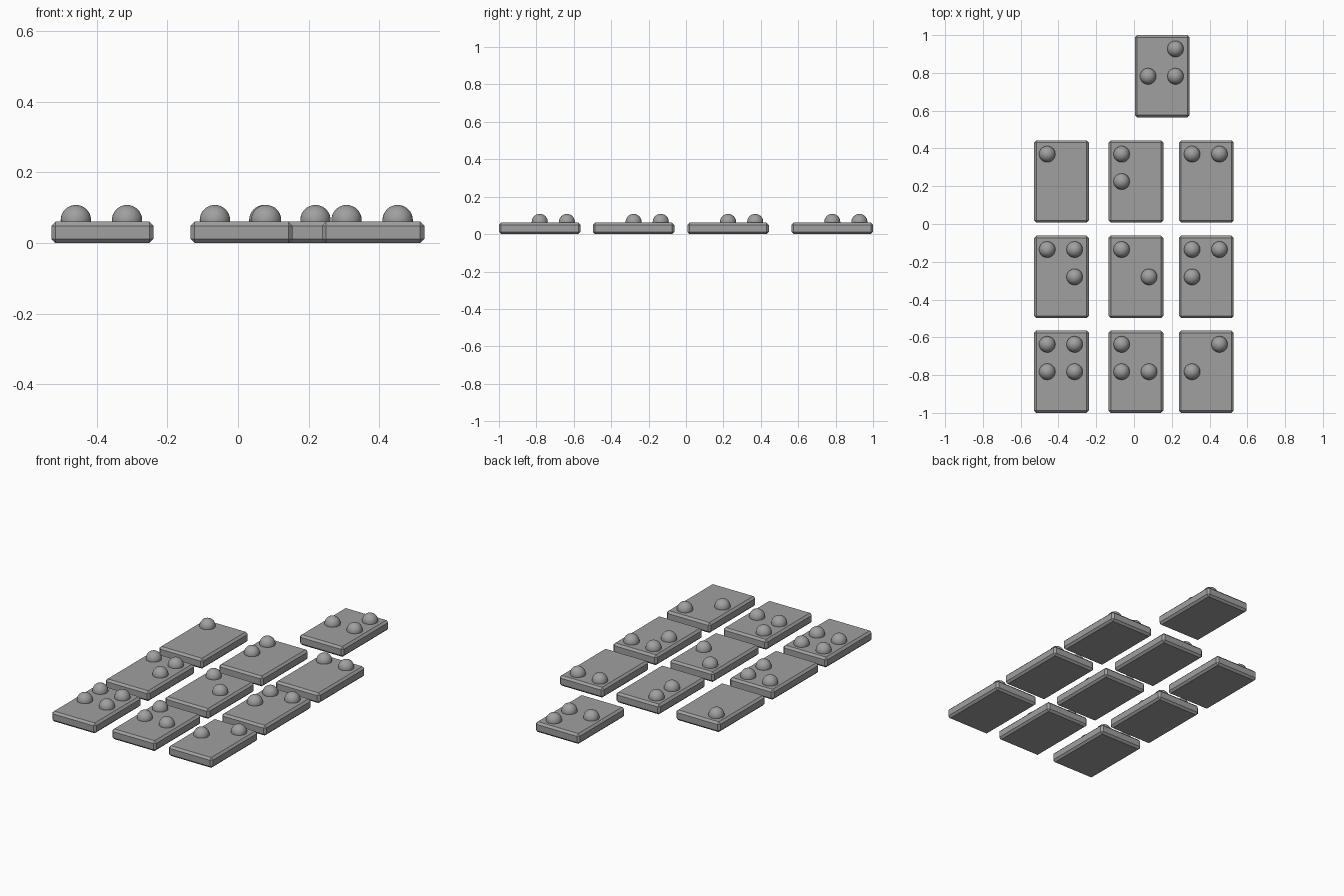
import bpy, bmesh
from mathutils import Matrix, Vector

old = bpy.data.objects.get("Cube")
if old:
    bpy.data.objects.remove(old, do_unlink=True)

grey = bpy.data.materials.new("plain grey")
grey.use_nodes = True
colour = (0.35, 0.35, 0.35, 1)
grey.diffuse_color = colour
grey.node_tree.nodes["Principled BSDF"].inputs["Base Color"].default_value = colour

TILE = Vector((0.29, 0.436, 0.061))
BEVEL, DOT_R, DOT_Z, PITCH = 0.012, 0.043, 0.065, 0.145


def add_object(name, bm):
    mesh = bpy.data.meshes.new(name)
    bm.to_mesh(mesh)
    bm.free()
    mesh.materials.append(grey)
    obj = bpy.data.objects.new(name, mesh)
    bpy.context.collection.objects.link(obj)
    return obj


# Chamfered rectangular tile
def add_tile(name, x, y):
    bm = bmesh.new()
    bmesh.ops.create_cube(bm, size=1)
    bmesh.ops.scale(bm, vec=TILE, verts=bm.verts)
    bmesh.ops.bevel(bm, geom=bm.edges[:], offset=BEVEL, segments=1,
                    affect='EDGES', profile=0.5)
    add_object(name, bm).location = (x, y, TILE.z / 2)


# Round raised dot, sunk into the tile
def add_dot(name, x, y):
    bm = bmesh.new()
    bmesh.ops.create_uvsphere(bm, u_segments=32, v_segments=16, radius=DOT_R)
    for face in bm.faces:
        face.smooth = True
    add_object(name, bm).location = (x, y, DOT_Z)


# Dot cells are a, b on the upper row and c, d on the middle row
CELLS = {"a": (-0.5, 1), "b": (0.5, 1), "c": (-0.5, 0), "d": (0.5, 0)}
COLUMNS = (-0.384, 0.01, 0.383)
ROWS = (0.225, -0.28, -0.782)
PATTERNS = (("a", "ac", "ab"), ("abd", "ad", "abc"), ("abcd", "acd", "bc"))

layout = [(x, y, dots) for y, line in zip(ROWS, PATTERNS)
          for x, dots in zip(COLUMNS, line)]
layout.append((0.15, 0.782, "bcd"))

for number, (x, y, dots) in enumerate(layout, 1):
    add_tile(f"tile_{number}", x, y)
    for cell in dots:
        dx, dy = CELLS[cell]
        add_dot(f"tile_{number}_dot_{cell}", x - 0.003 + dx * PITCH, y + dy * PITCH)
